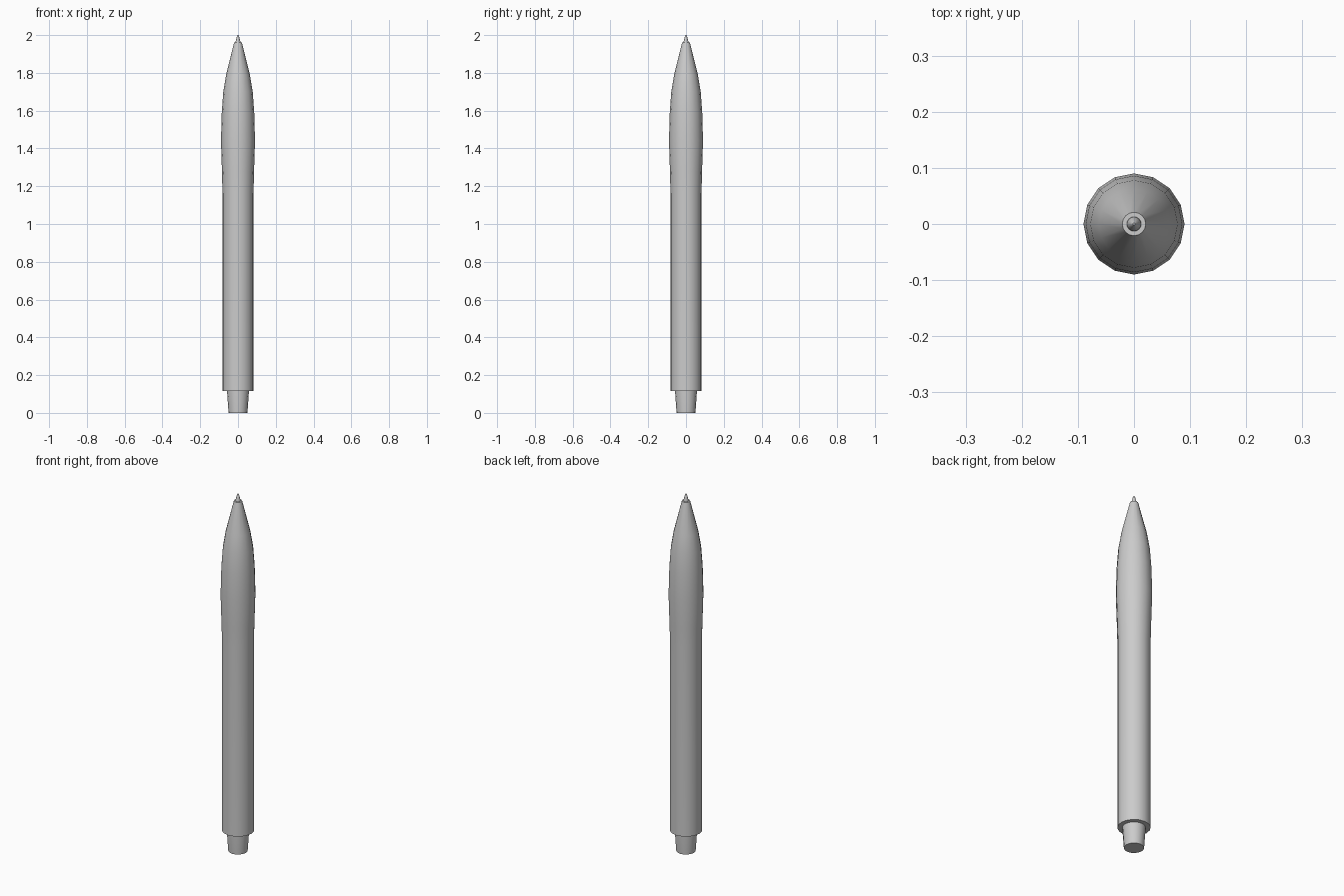
import bpy, bmesh, math

if "Cube" in bpy.data.objects:
    bpy.data.objects.remove(bpy.data.objects["Cube"])

SIDES = 16


def lathe(name, profile, sides=SIDES):
    """Revolve (radius, z) points around z and cap both ends."""
    bm = bmesh.new()
    rings = []
    for r, z in profile:
        rings.append([bm.verts.new((r * math.cos(2 * math.pi * i / sides),
                                    r * math.sin(2 * math.pi * i / sides), z))
                      for i in range(sides)])
    for a, b in zip(rings, rings[1:]):
        for i in range(sides):
            j = (i + 1) % sides
            bm.faces.new((a[i], a[j], b[j], b[i]))
    bm.faces.new(rings[0][::-1])
    bm.faces.new(rings[-1])
    mesh = bpy.data.meshes.new(name)
    bm.to_mesh(mesh)
    bm.free()
    obj = bpy.data.objects.new(name, mesh)
    bpy.context.collection.objects.link(obj)
    bpy.ops.object.select_all(action='DESELECT')
    obj.select_set(True)
    bpy.context.view_layer.objects.active = obj
    bpy.ops.object.shade_smooth_by_angle(angle=math.radians(30))
    return obj


# Push button at the lower end
lathe("push_button", [(0.05, 0.0), (0.058, 0.115), (0.058, 0.13)])

# Straight barrel swelling into the grip, then tapering to the nose
lathe("barrel", [(0.082, 0.115), (0.082, 1.16), (0.085, 1.28), (0.09, 1.44),
                 (0.086, 1.59), (0.078, 1.70), (0.063, 1.79), (0.021, 1.96)])

# Writing tip
lathe("writing_tip", [(0.014, 1.95), (0.012, 1.968), (0.005, 1.995), (0.002, 2.0)])
